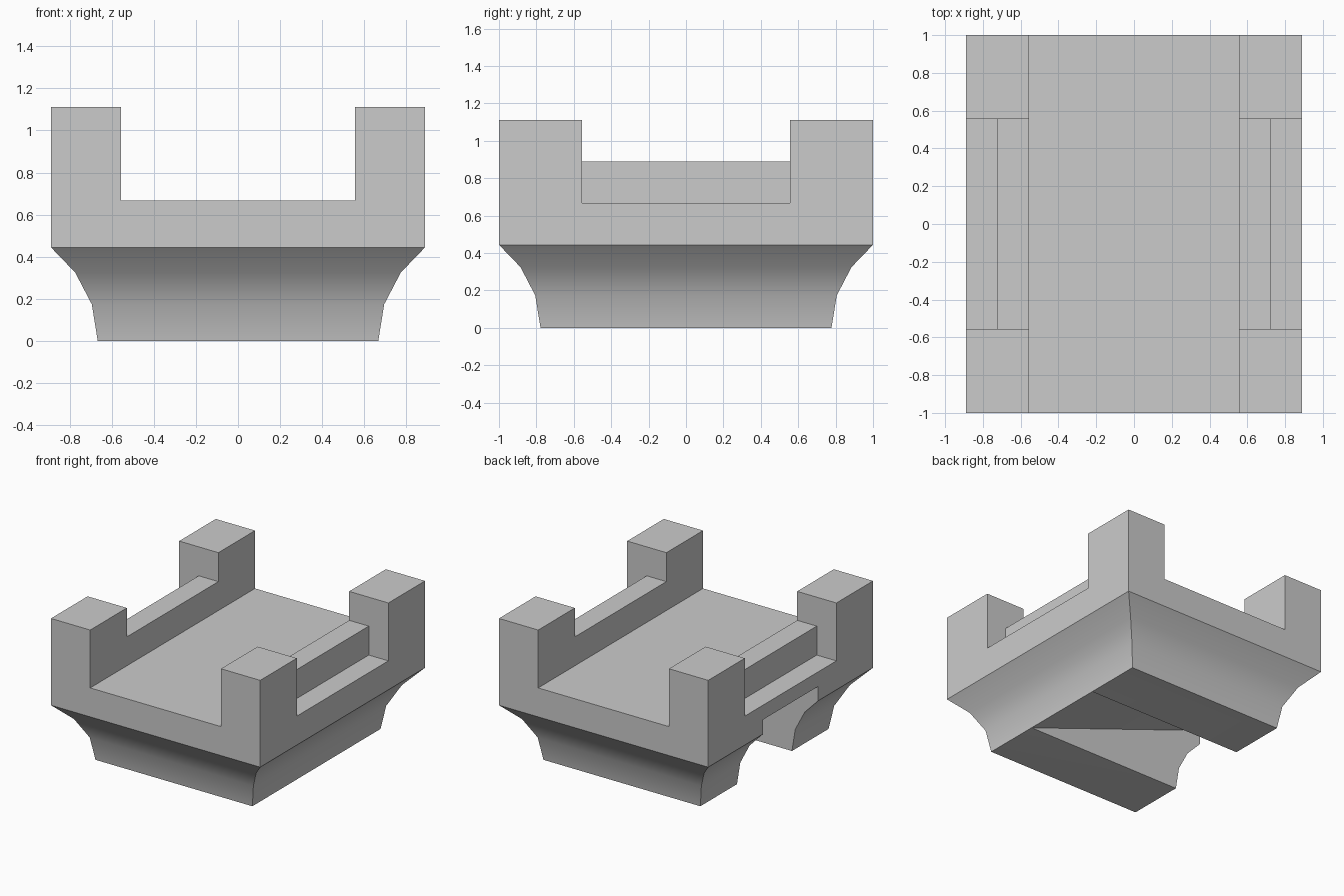
import bpy, bmesh
from math import radians

if "Cube" in bpy.data.objects:
    bpy.data.objects.remove(bpy.data.objects["Cube"])

U = 1 / 9  # model grid unit


def new_object(name, bm):
    bmesh.ops.recalc_face_normals(bm, faces=bm.faces)
    mesh = bpy.data.meshes.new(name)
    bm.to_mesh(mesh)
    bm.free()
    obj = bpy.data.objects.new(name, mesh)
    bpy.context.collection.objects.link(obj)
    return obj


def loft(name, rings):
    """Closed solid from a stack of equal-sized vertex rings."""
    bm = bmesh.new()
    loops = [[bm.verts.new(p) for p in ring] for ring in rings]
    n = len(loops[0])
    for a, b in zip(loops, loops[1:]):
        for i in range(n):
            j = (i + 1) % n
            bm.faces.new((a[i], a[j], b[j], b[i]))
    bm.faces.new(loops[0])
    bm.faces.new(loops[-1])
    return new_object(name, bm)


def rect(x0, x1, y0, y1, z):
    return [(x0, y0, z), (x1, y0, z), (x1, y1, z), (x0, y1, z)]


def box(name, x0, x1, y0, y1, z0, z1):
    return loft(name, [rect(x0, x1, y0, y1, z) for z in (z0, z1)])


def cut(target, cutter):
    mod = target.modifiers.new("cut", 'BOOLEAN')
    mod.operation = 'DIFFERENCE'
    mod.solver = 'EXACT'
    mod.object = cutter
    bpy.context.view_layer.objects.active = target
    bpy.ops.object.modifier_apply(modifier=mod.name)
    bpy.data.objects.remove(cutter)


# Body: concave moulded foot rising into a full-height block
profile = [(2 * U, 0), (0.194, 0.174), (0.115, 0.325), (0, 4 * U), (0, 10 * U)]
body = loft("pedestal_body",
            [rect(-8 * U + d, 8 * U - d, -1 + d, 1 - d, z) for d, z in profile])

# Open tray running front to back
cut(body, box("tray_cutter", -5 * U, 5 * U, -1.5, 1.5, 6 * U, 2))

# Gaps between the corner posts, leaving an inner rail and outer ledge
cut(body, box("rail_top_cutter", -1.5, 1.5, -5 * U, 5 * U, 8 * U, 2))
for s in (-1, 1):
    x0, x1 = sorted((s * 6.5 * U, s * 1.5))
    cut(body, box("ledge_cutter", x0, x1, -5 * U, 5 * U, 6 * U, 1.5))

# Sloping recess underneath, opening through the left side
slope = 5 * U / (14 * U)
start = 6 * U - 0.002
section = [(start + 0.2, -0.2 * slope), (-1.2, (start + 1.2) * slope),
           (-1.2, -0.2 * slope)]
cut(body, loft("ramp_cutter", [[(x, y, z) for x, z in section]
                               for y in (-3 * U, 3 * U)]))

# Smooth moulding with crisp edges elsewhere
bpy.ops.object.select_all(action='DESELECT')
body.select_set(True)
bpy.context.view_layer.objects.active = body
bpy.ops.object.shade_smooth_by_angle(angle=radians(30))
